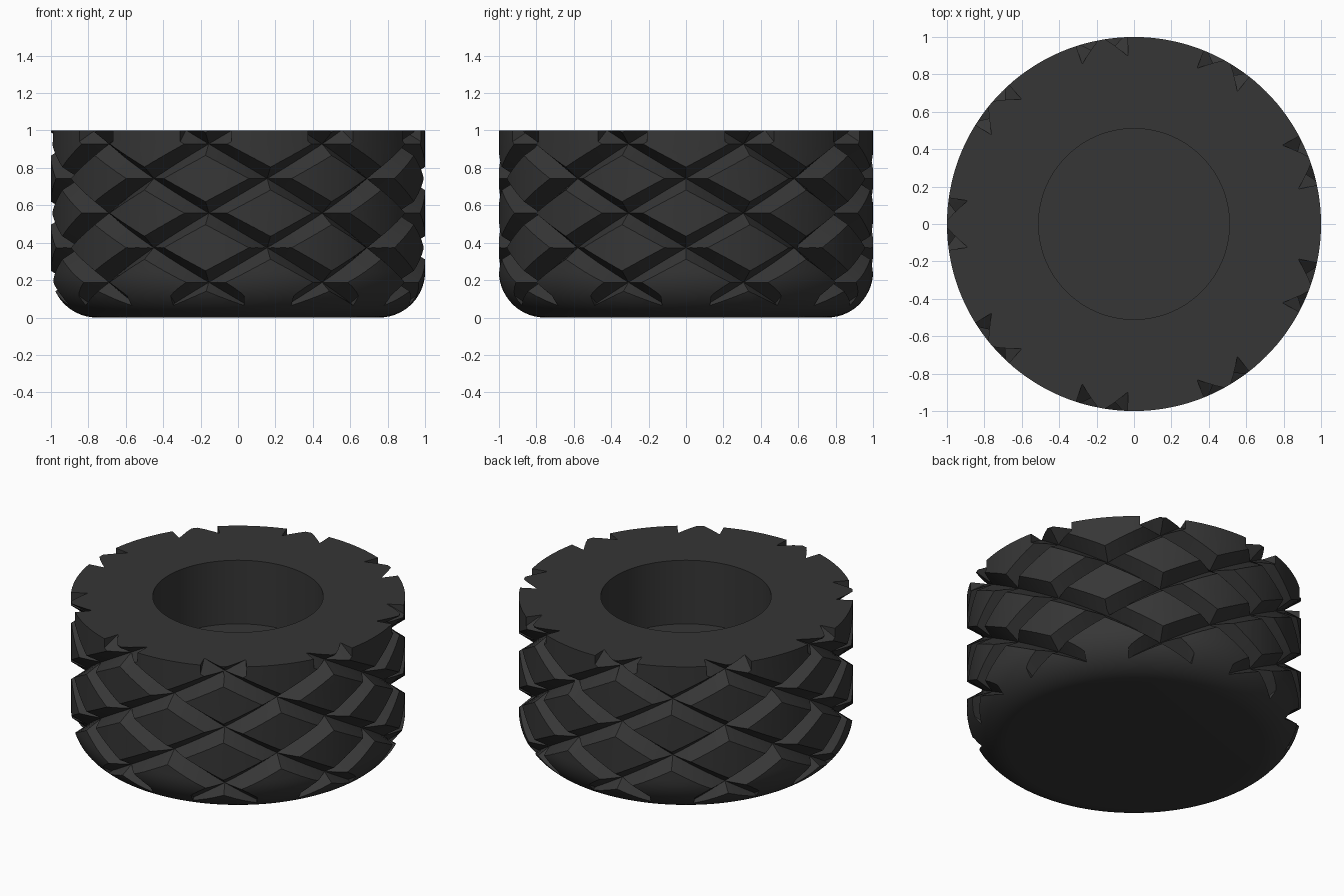
import bpy, bmesh, math

if "Cube" in bpy.data.objects:
    bpy.data.objects.remove(bpy.data.objects["Cube"])

SEG = 144          # segments round the body
GROOVES = 9        # helical grooves in each direction
SWEEP = 100.0      # degrees each groove winds
STEPS = 42

rubber = bpy.data.materials.new("dark_grey_rubber")
rubber.diffuse_color = (0.037, 0.037, 0.037, 1)
rubber.use_nodes = True
rubber.node_tree.nodes["Principled BSDF"].inputs["Base Color"].default_value = rubber.diffuse_color


def make_object(name, bm):
    bmesh.ops.recalc_face_normals(bm, faces=bm.faces)
    mesh = bpy.data.meshes.new(name)
    bm.to_mesh(mesh)
    bm.free()
    mesh.materials.append(rubber)
    obj = bpy.data.objects.new(name, mesh)
    bpy.context.collection.objects.link(obj)
    return obj


def polar(r, deg, z):
    a = math.radians(deg)
    return (r * math.cos(a), r * math.sin(a), z)


def skin(bm, rings, cross_closed):
    """Bridge consecutive rings of vertices and cap both ends."""
    n = len(rings[0])
    for a, b in zip(rings, rings[1:]):
        for i in range(n if cross_closed else n - 1):
            j = (i + 1) % n
            bm.faces.new((a[i], a[j], b[j], b[i]))
    bm.faces.new(rings[0])
    bm.faces.new(rings[-1])


# Body: rounded lower edge, flat top, round recess in the middle
fillet = 0.245
profile = []
for i in range(15):
    t = math.radians(90 * i / 14)
    profile.append((1 - fillet + fillet * math.sin(t), fillet - fillet * math.cos(t)))
profile += [(1, 1), (0.51, 1), (0.51, 0.58)]
bm = bmesh.new()
rings = [[bm.verts.new(polar(r, 360 * k / SEG, z)) for k in range(SEG)]
         for r, z in profile]
skin(bm, rings, True)
tyre = make_object("tyre", bm)


# Tread cutters: V section swept down a helix, one set per direction
def helix_cutters(name, hand):
    bm = bmesh.new()
    section = [(0.90, 0.0), (1.06, 0.098), (1.06, -0.098)]
    for g in range(GROOVES):
        start = 20 + 40 * g + hand * 8
        rings = []
        for s in range(STEPS + 1):
            turn = SWEEP * s / STEPS
            zc = 1.002 - turn * 0.185 / 20
            rings.append([bm.verts.new(polar(r, start - hand * turn, zc + dz))
                          for r, dz in section])
        skin(bm, rings, True)
    obj = make_object(name, bm)
    obj.hide_render = True
    return obj


for name, hand in (("left_groove_cutter", 1), ("right_groove_cutter", -1)):
    cutter = helix_cutters(name, hand)
    mod = tyre.modifiers.new(name, 'BOOLEAN')
    mod.operation = 'DIFFERENCE'
    mod.solver = 'EXACT'
    mod.object = cutter
    bpy.context.view_layer.objects.active = tyre
    bpy.ops.object.modifier_apply(modifier=mod.name)
    bpy.data.objects.remove(cutter, do_unlink=True)

# Smooth curved faces, keep the tread edges crisp
bpy.ops.object.select_all(action='DESELECT')
tyre.select_set(True)
bpy.context.view_layer.objects.active = tyre
bpy.ops.object.shade_smooth_by_angle(angle=math.radians(25))
